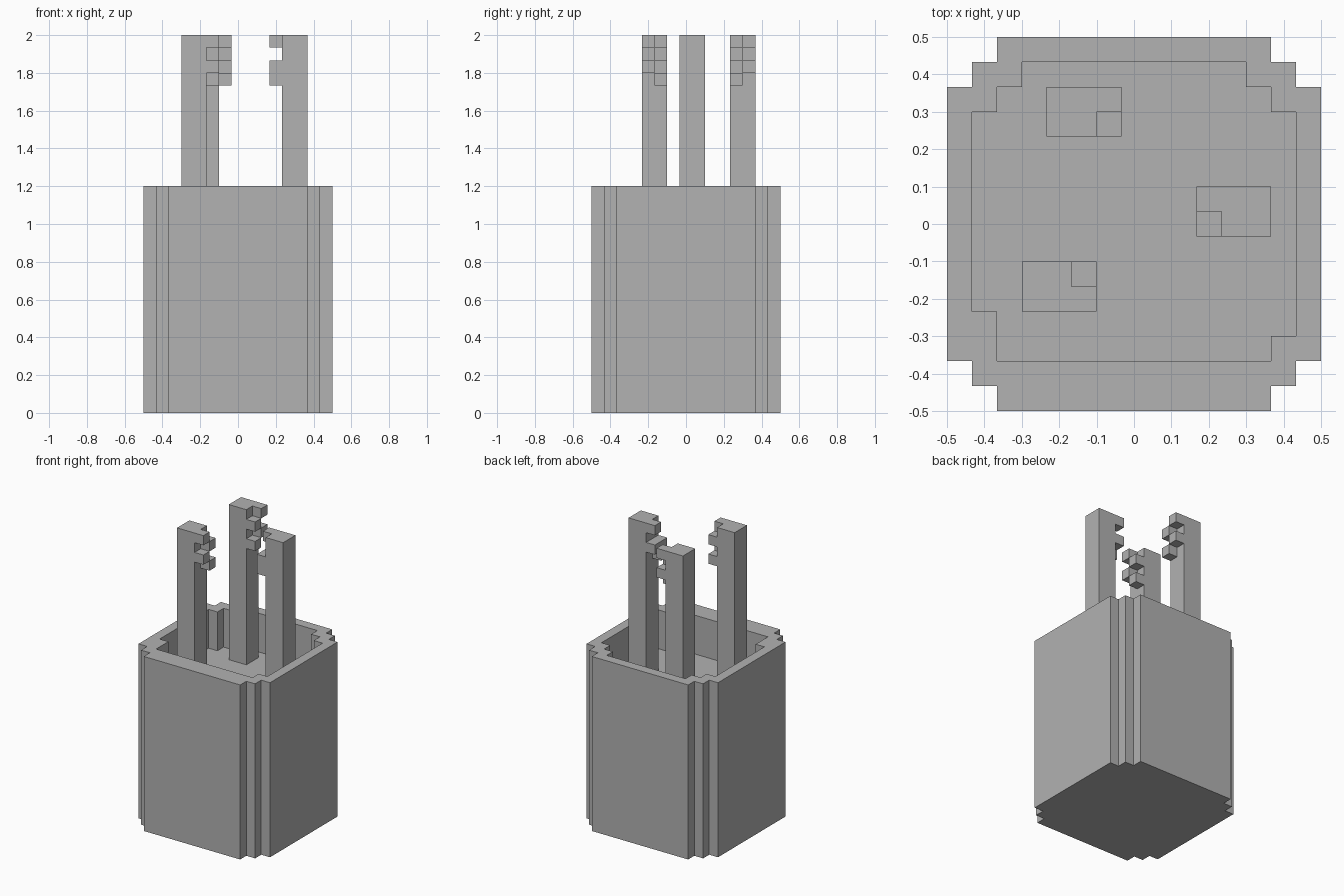
import bpy
import bmesh
from mathutils import Vector

U = 1 / 15          # edge length of one block
RIM, FLOOR, TOP = 18, 14, 30   # heights in blocks

cube = bpy.data.objects.get("Cube")
if cube:
    bpy.data.objects.remove(cube, do_unlink=True)

stone = bpy.data.materials.new("plain_grey")
stone.use_nodes = True
grey = (0.445, 0.445, 0.445, 1)
stone.diffuse_color = grey
bsdf = next(n for n in stone.node_tree.nodes if n.type == "BSDF_PRINCIPLED")
bsdf.inputs["Base Color"].default_value = grey


def finish(bm, name):
    """Scale blocks to units and turn the bmesh into a flat shaded object."""
    bmesh.ops.recalc_face_normals(bm, faces=bm.faces)
    bmesh.ops.scale(bm, vec=(U, U, U), verts=bm.verts)
    mesh = bpy.data.meshes.new(name)
    bm.to_mesh(mesh)
    bm.free()
    mesh.materials.append(stone)
    obj = bpy.data.objects.new(name, mesh)
    bpy.context.collection.objects.link(obj)
    return obj


def ring(bm, outline, z):
    return [bm.verts.new((x, y, z)) for x, y in outline]


def bridge(bm, low, high):
    n = len(low)
    for i in range(n):
        j = (i + 1) % n
        bm.faces.new((low[i], low[j], high[j], high[i]))


# Stepped cup: outer wall, stepped rim, inner wall and floor
quarter = [(7.5, 5.5), (6.5, 5.5), (6.5, 6.5), (5.5, 6.5), (5.5, 7.5)]
outer = (quarter + [(-x, y) for x, y in reversed(quarter)]
         + [(-x, -y) for x, y in quarter] + [(x, -y) for x, y in reversed(quarter)])
notch = [(6.5, 4.5), (5.5, 4.5), (5.5, 5.5), (4.5, 5.5), (4.5, 6.5)]
inner = (notch + [(-x, y) for x, y in reversed(notch)]
         + [(-6.5, -3.5), (-5.5, -3.5), (-5.5, -5.5),
            (5.5, -5.5), (5.5, -4.5), (6.5, -4.5)])

bm = bmesh.new()
base, rim_out = ring(bm, outer, 0), ring(bm, outer, RIM)
rim_in, floor = ring(bm, inner, RIM), ring(bm, inner, FLOOR)
bridge(bm, base, rim_out)
bridge(bm, floor, rim_in)
bm.faces.new(base)
bm.faces.new(floor)
rim_edges = [bm.edges.get((loop[i - 1], loop[i]))
             for loop in (rim_out, rim_in) for i in range(len(loop))]
bmesh.ops.triangle_fill(bm, use_beauty=True, edges=rim_edges, normal=(0, 0, 1))
finish(bm, "stepped_cup")


def toothed_post(name, x, y, side, teeth):
    """Post two blocks square; teeth are (row, layers counted down from the top)."""
    cells = {(x + i, y + j, k) for i in range(2) for j in range(2)
             for k in range(FLOOR, TOP)}
    tooth_x = x + 2 if side > 0 else x - 1
    for row, layers in teeth:
        cells |= {(tooth_x, y + row, TOP - d) for d in layers}

    # Skin the blocks with their exposed faces only
    bm = bmesh.new()
    corners = {}
    for cell in cells:
        for axis in range(3):
            for sign in (-1, 1):
                step = [0, 0, 0]
                step[axis] = sign
                if tuple(c + s for c, s in zip(cell, step)) in cells:
                    continue
                a, b = (axis + 1) % 3, (axis + 2) % 3
                quad = []
                for da, db in ((0, 0), (1, 0), (1, 1), (0, 1)):
                    p = list(cell)
                    p[axis] += sign > 0
                    p[a] += da
                    p[b] += db
                    key = tuple(p)
                    if key not in corners:
                        corners[key] = bm.verts.new(Vector(key) - Vector((0.5, 0.5, 0)))
                    quad.append(corners[key])
                bm.faces.new(quad if sign > 0 else quad[::-1])
    bmesh.ops.dissolve_limit(bm, angle_limit=0.01, verts=bm.verts, edges=bm.edges)
    return finish(bm, name)


# Three posts with teeth pointing towards the middle
toothed_post("front_post", -4, -3, 1, [(0, (1, 3)), (1, (2, 4))])
toothed_post("back_post", -3, 4, 1, [(1, (1, 3)), (0, (2, 4))])
toothed_post("left_post", 4, 0, -1, [(1, (1, 3)), (0, (3, 4))])
